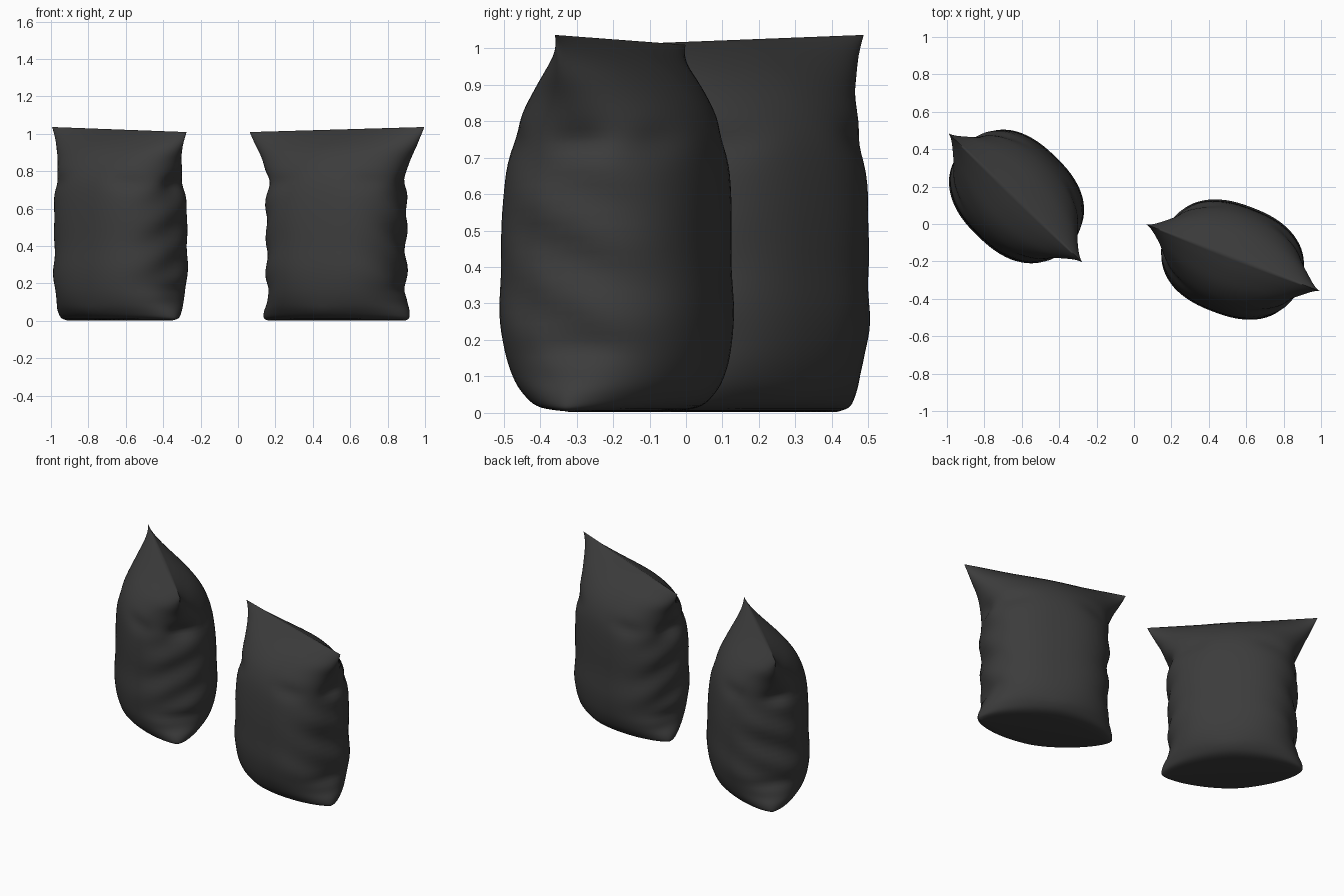
import bpy, bmesh, math
from mathutils import Vector

cube = bpy.data.objects.get("Cube")
if cube:
    bpy.data.objects.remove(cube, do_unlink=True)

film = bpy.data.materials.new("dark grey film")
film.use_nodes = True
grey = (0.045, 0.045, 0.045, 1)
film.diffuse_color = grey
film.node_tree.nodes["Principled BSDF"].inputs["Base Color"].default_value = grey

# Bag profile from bottom seam to top seam: height, half width, half depth, squareness
PROFILE = [Vector(row) for row in (
    (0, .395, 0, 1.7), (.004, .405, .12, 1.7), (.016, .415, .2, 1.7), (.05, .41, .245, 1.8),
    (.1, .385, .27, 2.1), (.17, .375, .288, 2.3), (.27, .375, .297, 2.4), (.4, .37, .292, 2.4),
    (.55, .378, .288, 2.4), (.68, .38, .278, 2.3), (.77, .385, .258, 2.15), (.85, .415, .22, 1.9),
    (.92, .452, .16, 1.75), (.98, .482, .075, 1.65), (1.02, .5, 0, 1.6))]
COLUMNS = 72
STEPS = 4


def smooth_rows(rows):
    """Catmull-Rom interpolation through the profile rows."""
    out = []
    for i in range(len(rows) - 1):
        p0, p1, p2 = rows[max(i - 1, 0)], rows[i], rows[i + 1]
        p3 = rows[min(i + 2, len(rows) - 1)]
        for s in range(STEPS):
            t = s / STEPS
            a = (p2 - p0) * t
            b = (p0 * 2 - p1 * 5 + p2 * 4 - p3) * t * t
            c = (p1 * 3 - p0 - p2 * 3 + p3) * t ** 3
            out.append(p1 + (a + b + c) / 2)
    return out + [rows[-1]]


def bump(x, centre, spread):
    return math.exp(-((x - centre) / spread) ** 2)


def power(x, e):
    return math.copysign(abs(x) ** e, x) if abs(x) > 1e-6 else 0


def crumple(u, v, z):
    """Folds at the gusset ends, fading towards the broad faces."""
    side = 1 if u > 0 else -1
    end = min(abs(u) / .38, 1) ** 4
    body = bump(z, .42, .34)
    fold = bump(z, .73, .045) * bump(v, .03 * side, .09)
    tuck = bump(z, .17, .035) * bump(v, 0, .16)
    ripple = math.sin(z * 31 + side + v * 14) * body
    u -= side * end * (.03 * fold + .015 * tuck + .01 * ripple)
    crease = bump(z, .74 - .15 * (abs(u) - .25), .045) * bump(abs(u), .27, .1)
    v *= 1 - .07 * crease + .025 * math.sin(z * 26 + u * 5) * body * end
    return u, v - .012 * bump(z, .4, .35)


def make_bag_mesh():
    bm = bmesh.new()
    rings = []
    for z, a, b, p in smooth_rows(PROFILE):
        ring = []
        for c in range(COLUMNS):
            ang = math.tau * c / COLUMNS
            u = a * power(math.cos(ang), 2 / p)
            v = max(b, 0) * power(math.sin(ang), 2 / p)
            u, v = crumple(u, v, z)
            height = max(z, 0) + .026 * u * max(z, 0) ** 2
            ring.append(bm.verts.new((u, v, height)))
        rings.append(ring)
    for low, high in zip(rings, rings[1:]):
        for c in range(COLUMNS):
            d = (c + 1) % COLUMNS
            bm.faces.new((low[c], low[d], high[d], high[c]))
    # Weld the two film sides together along the seams
    bmesh.ops.remove_doubles(bm, verts=bm.verts, dist=.0004)
    bmesh.ops.recalc_face_normals(bm, faces=bm.faces)
    mesh = bpy.data.meshes.new("bag")
    bm.to_mesh(mesh)
    bm.free()
    mesh.materials.append(film)
    return mesh


def add_bag(name, x, y, turn):
    bag = bpy.data.objects.new(name, make_bag_mesh())
    bpy.context.collection.objects.link(bag)
    bag.location = (x, y, .003)
    bag.rotation_euler.z = math.radians(turn)
    bpy.ops.object.select_all(action='DESELECT')
    bag.select_set(True)
    bpy.context.view_layer.objects.active = bag
    bpy.ops.object.shade_smooth_by_angle(angle=math.radians(95))


add_bag("right_bag", -.635, .14, 136)
add_bag("left_bag", .53, -.18, -21)
